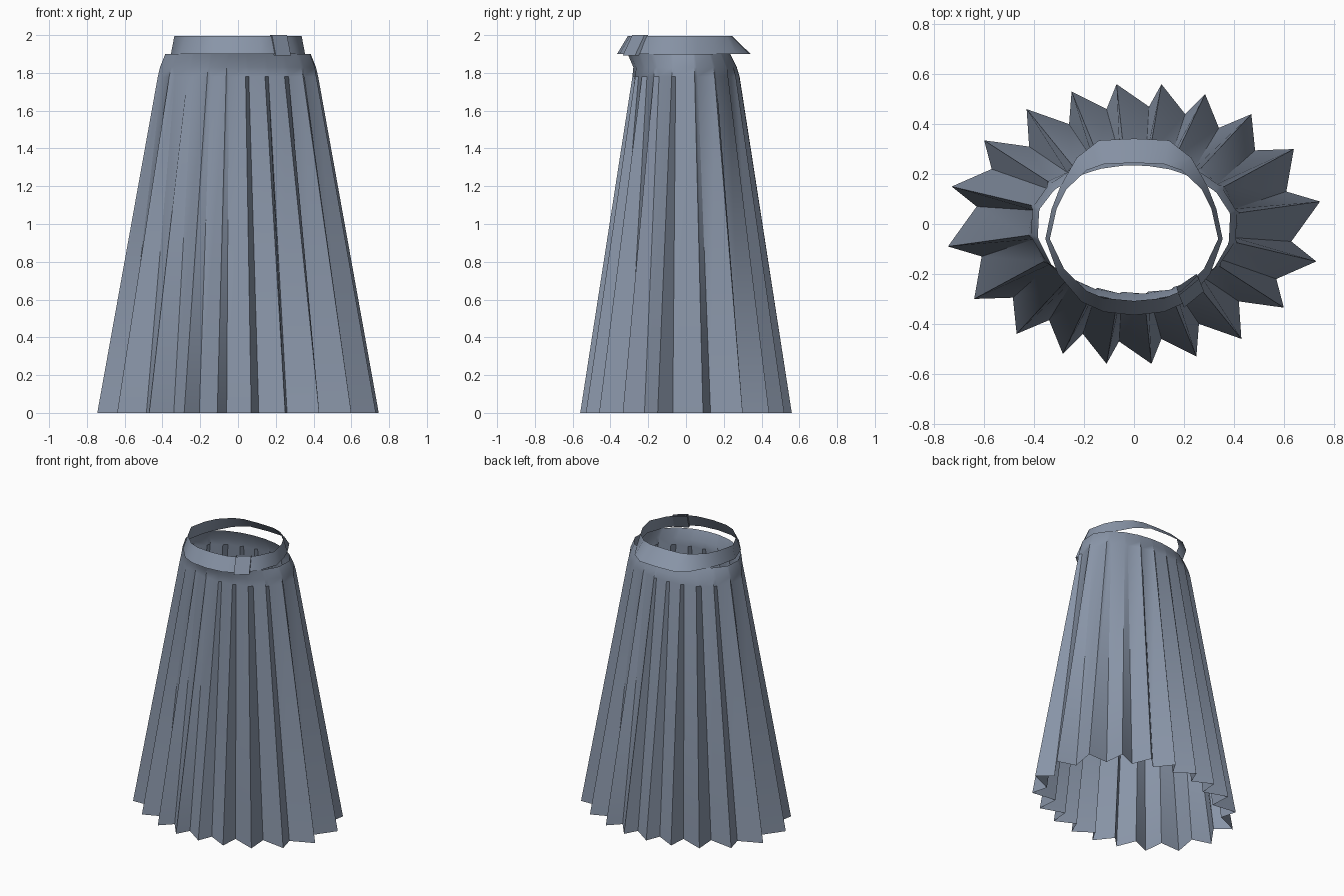
import bpy, bmesh
from math import sqrt

if "Cube" in bpy.data.objects:
    bpy.data.objects.remove(bpy.data.objects["Cube"])

# Slate cloth
cloth = bpy.data.materials.new("slate_cloth")
cloth.diffuse_color = (.25, .30, .39, 1)
cloth.use_nodes = True
cloth.node_tree.nodes["Principled BSDF"].inputs["Base Color"].default_value = cloth.diffuse_color

def loft(name, rings, angle=0.6):
    """Bridge closed rings of equal length into a sheet."""
    bm = bmesh.new()
    loops = [[bm.verts.new(p) for p in r] for r in rings]
    n = len(rings[0])
    for a, b in zip(loops, loops[1:]):
        for i in range(n):
            j = (i + 1) % n
            bm.faces.new((a[i], a[j], b[j], b[i]))
    me = bpy.data.meshes.new(name)
    bm.to_mesh(me)
    bm.free()
    me.materials.append(cloth)
    ob = bpy.data.objects.new(name, me)
    bpy.context.collection.objects.link(ob)
    bpy.ops.object.select_all(action='DESELECT')
    ob.select_set(True)
    bpy.context.view_layer.objects.active = ob
    bpy.ops.object.shade_smooth_by_angle(angle=angle)
    return ob

# Hem zigzag: alternating tip / valley, half turn, repeated by point symmetry
half = [(.745, .09), (.61, .13), (.64, .30), (.485, .295), (.47, .44), (.34, .385),
        (.285, .52), (.205, .44), (.11, .56), (.06, .47), (-.07, .56), (-.11, .46),
        (-.25, .53), (-.26, .40), (-.43, .46), (-.42, .31), (-.60, .335), (-.57, .22),
        (-.73, .15), (-.63, .07)]
hem = half + [(-x, -y) for x, y in half]

def on_oval(p, rx, front, back):
    """Project a hem point onto an oval with separate front and back depth."""
    u, v = p[0] / .75, p[1] / .56
    k = 1 / sqrt(u * u + v * v)
    return u * k * rx, v * k * (back if v > 0 else front)

# Pleated skirt: folds close up at the hip, smooth yoke above
def pleat_ring(rx, front, back, z, depth, close):
    ring = []
    for i, p in enumerate(hem):
        x, y = on_oval(p, rx, front, back)
        if i % 2:
            tx, ty = on_oval(hem[i - 1], rx, front, back)
            x = (x + (tx - x) * close) * depth
            y = (y + (ty - y) * close) * depth
        ring.append((x, y, z))
    return ring

loft("pleated_skirt", [
    [(x, y, 0) for x, y in hem],
    pleat_ring(.43, .285, .285, 1.78, .96, .45),
    pleat_ring(.418, .28, .27, 1.83, 1, .6),
    pleat_ring(.39, .31, .235, 1.9, 1, .6)])

# Waistband: tilted collar, wide at front and back, narrow at the sides
low = [(0, -.365), (.12, -.352), (.21, -.312), (.305, -.2), (.355, -.06),
       (.33, .06), (.295, .15), (.23, .265), (.14, .335), (0, .342)]
top = [(0, -.308), (.12, -.297), (.19, -.268), (.28, -.18), (.337, -.06),
       (.31, .06), (.27, .14), (.19, .215), (.12, .24), (0, .245)]

def mirrored(pts, z):
    return [(x, y, z) for x, y in pts] + [(-x, y, z) for x, y in pts[-2:0:-1]]

loft("waistband", [mirrored(low, 1.9), mirrored(top, 1.995)], 0.8)

# Overlapping closure tab on the front of the band
tab_rings = []
for z, d in ((1.892, 0), (2.0, .05)):
    tab_rings.append([(.20 - d * .4, -.335 + d, z), (.28 - d * .4, -.27 + d, z),
                      (.27 - d * .4, -.25 + d, z), (.19 - d * .4, -.305 + d, z)])
loft("closure_tab", tab_rings, 0.5)
